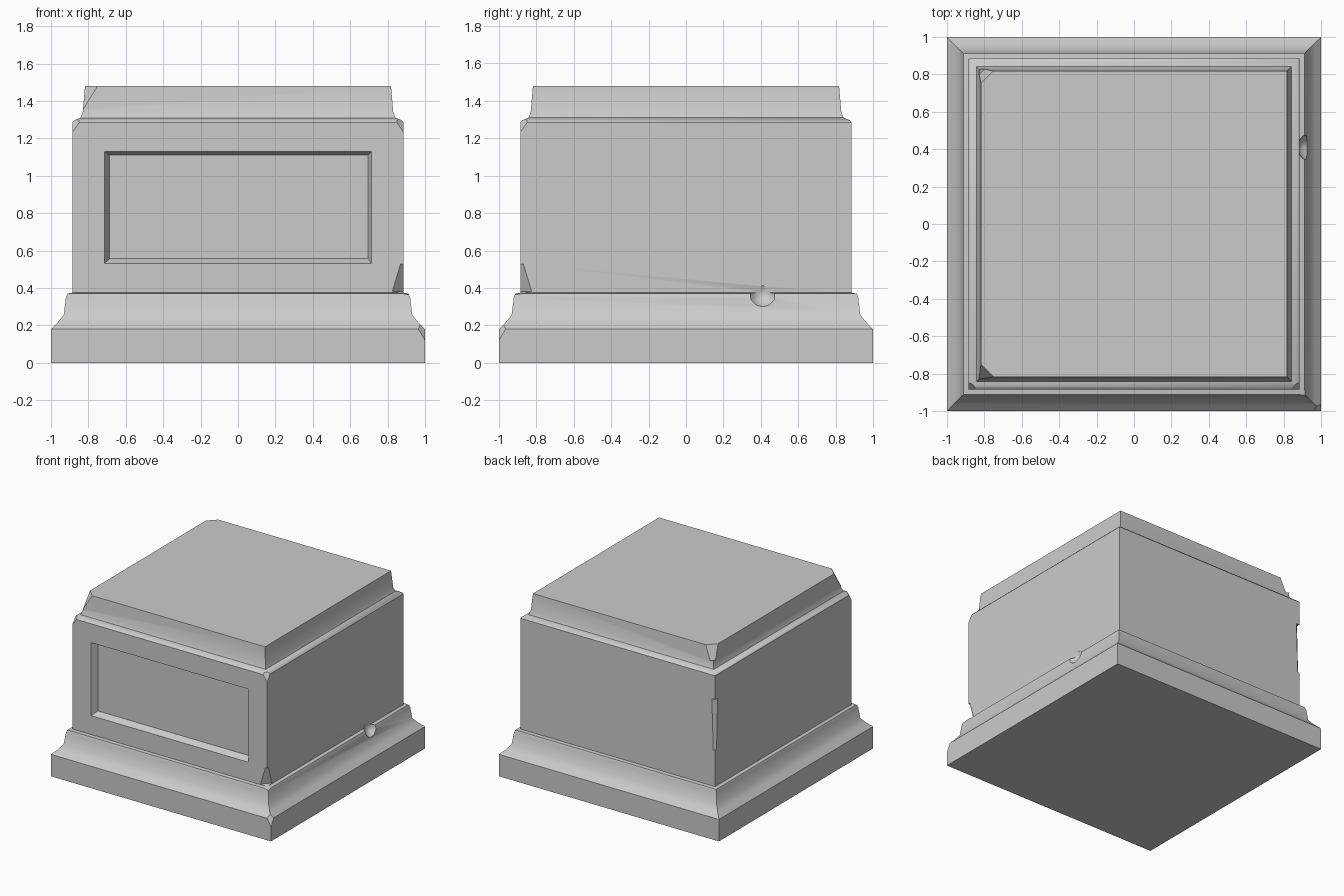
import bpy, bmesh, math
from mathutils import Vector

if "Cube" in bpy.data.objects:
    bpy.data.objects.remove(bpy.data.objects["Cube"])

# Moulded outline of the plinth: (half width, height)
PROFILE = [(1.0, 0), (1.0, 0.18), (0.965, 0.215), (0.932, 0.255), (0.92, 0.35),
           (0.912, 0.37), (0.885, 0.375), (0.885, 1.285), (0.875, 1.297),
           (0.842, 1.31), (0.83, 1.34), (0.818, 1.48)]
BODY = 6  # profile segment that holds the front panel


def make_object(name, bm):
    bmesh.ops.recalc_face_normals(bm, faces=bm.faces)
    mesh = bpy.data.meshes.new(name)
    bm.to_mesh(mesh)
    bm.free()
    ob = bpy.data.objects.new(name, mesh)
    bpy.context.collection.objects.link(ob)
    return ob


def bridge(bm, a, b):
    for i in range(4):
        j = (i + 1) % 4
        bm.faces.new((a[i], a[j], b[j], b[i]))


def ring(bm, pts):
    return [bm.verts.new(p) for p in pts]


# Pedestal: square rings lofted along the profile
bm = bmesh.new()
rings = [ring(bm, [(-h, -h, z), (h, -h, z), (h, h, z), (-h, h, z)]) for h, z in PROFILE]
bm.faces.new(rings[0][::-1])
bm.faces.new(rings[-1])
for k in range(len(rings) - 1):
    lo, hi = rings[k], rings[k + 1]
    for i in range(4):
        if k == BODY and i == 0:
            continue
        j = (i + 1) % 4
        bm.faces.new((lo[i], lo[j], hi[j], hi[i]))

# Recessed panel in the front of the body
def panel_ring(x0, x1, z0, z1, y):
    return ring(bm, [(x0, y, z0), (x1, y, z0), (x1, y, z1), (x0, y, z1)])

lo, hi = rings[BODY], rings[BODY + 1]
border = [lo[0], lo[1], hi[1], hi[0]]
outer = panel_ring(-0.715, 0.715, 0.53, 1.13, -0.885)
inner = panel_ring(-0.687, 0.695, 0.557, 1.11, -0.835)
bridge(bm, border, outer)
bridge(bm, outer, inner)
bm.faces.new(inner)
pedestal = make_object("stone_pedestal", bm)


# Worn stone: each chip removes a flat slice (point, normal, block size)
def carve(cutter):
    mod = pedestal.modifiers.new("chip", 'BOOLEAN')
    mod.operation = 'DIFFERENCE'
    mod.solver = 'EXACT'
    mod.object = cutter
    cutter.hide_render = True
    bpy.context.view_layer.objects.active = pedestal
    bpy.ops.object.modifier_apply(modifier=mod.name)
    bpy.data.objects.remove(cutter)


CHIPS = [
    ((-0.79, -0.80, 1.45), (-1, -1, 0.7), 0.2),     # cap corners
    ((-0.79, 0.79, 1.46), (-1, 1, 0.5), 0.2),
    ((-0.872, -0.872, 1.27), (-1, -1, 0.7), 0.14),  # shoulder corners
    ((0.872, -0.872, 1.27), (1, -1, 0.7), 0.14),
    ((-0.873, 0.873, 0.88), (-1, 1, 0.03), 0.42),   # back left edge
    ((0.866, -0.866, 0.455), (1, -1, -0.3), 0.15),  # body foot
    ((0.985, -0.985, 0.17), (1, -1, 0.6), 0.2),     # base corner
]
for p, n, s in CHIPS:
    n = Vector(n).normalized()
    bm = bmesh.new()
    bmesh.ops.create_cube(bm, size=s)
    rot = n.to_track_quat('Z', 'Y').to_matrix()
    bmesh.ops.rotate(bm, matrix=rot, verts=bm.verts)
    bmesh.ops.translate(bm, vec=Vector(p) + n * s / 2, verts=bm.verts)
    carve(make_object("chip_cutter", bm))

# Dent in the right hand ledge
bm = bmesh.new()
bmesh.ops.create_icosphere(bm, subdivisions=2, radius=0.075)
bmesh.ops.translate(bm, vec=(0.945, 0.41, 0.37), verts=bm.verts)
carve(make_object("dent_cutter", bm))

pedestal.select_set(True)
bpy.context.view_layer.objects.active = pedestal
bpy.ops.object.shade_smooth_by_angle(angle=math.radians(35))
